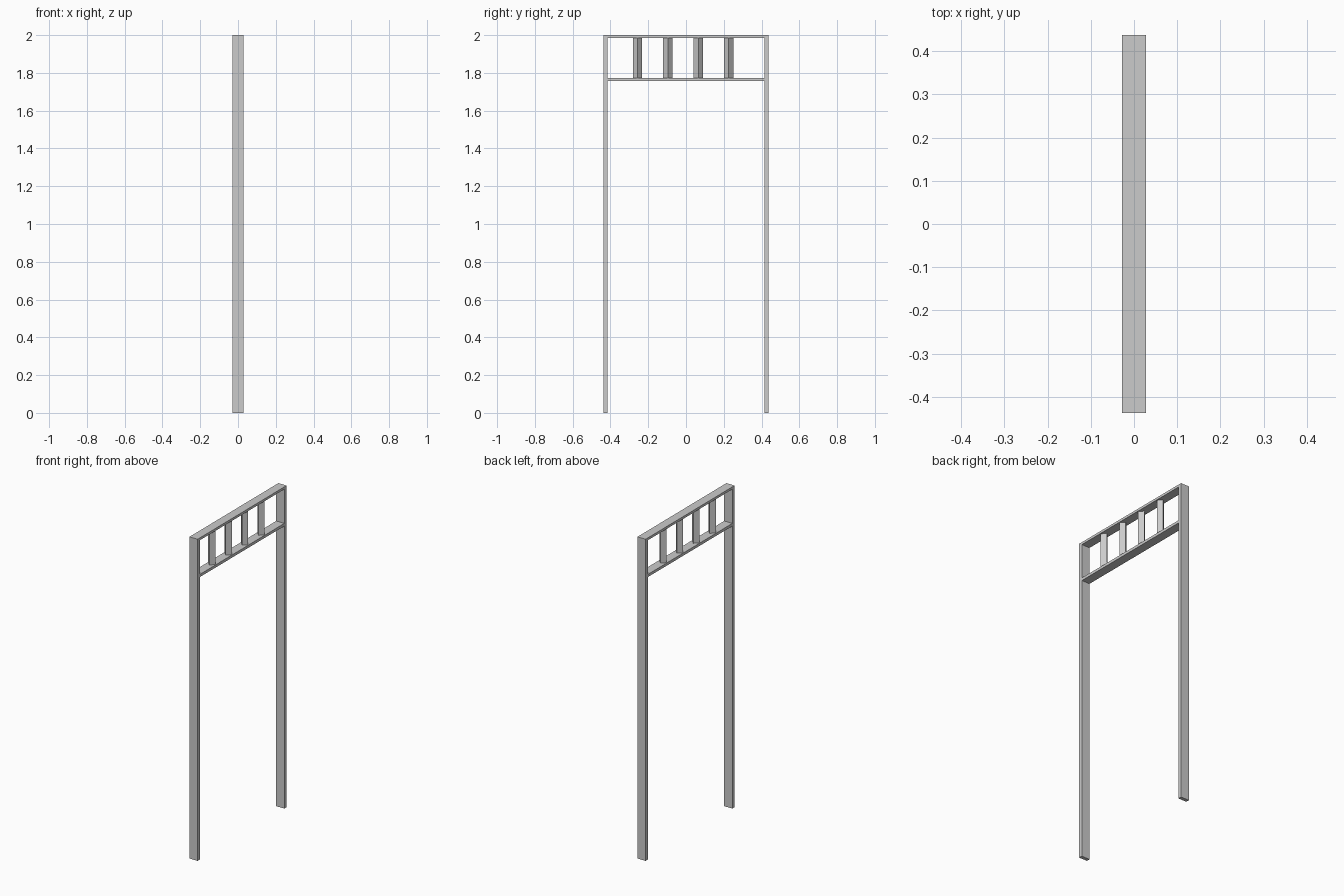
import bpy, math

if "Cube" in bpy.data.objects:
    bpy.data.objects.remove(bpy.data.objects["Cube"])


def box(name, size, loc, rot=0.0):
    bpy.ops.mesh.primitive_cube_add(size=1, location=loc, rotation=(0, 0, rot))
    ob = bpy.context.object
    ob.name = name
    ob.scale = size
    bpy.ops.object.transform_apply(location=False, rotation=False, scale=True)
    return ob


DEPTH, HALF, POST = 0.056, 0.437, 0.022
SPAN = 2 * (HALF - POST)
TOP_Z, TOP_T = 2.0, 0.015
LOW_Z, LOW_T = 1.773, 0.017

# Side posts
for side, label in ((-1, "left"), (1, "right")):
    box(f"{label}_post", (DEPTH, POST, 2.0), (0, side * (HALF - POST / 2), 1.0))

# Horizontal rails between the posts
box("top_rail", (DEPTH, SPAN, TOP_T), (0, 0, TOP_Z - TOP_T / 2))
box("lower_rail", (DEPTH, SPAN, LOW_T), (0, 0, LOW_Z - LOW_T / 2))

# Square balusters turned on edge
height = TOP_Z - TOP_T - LOW_Z
for i in range(4):
    box(f"baluster_{i + 1}", (0.035, 0.035, height),
        (0, -0.257 + i * 0.161, LOW_Z + height / 2), math.radians(45))
